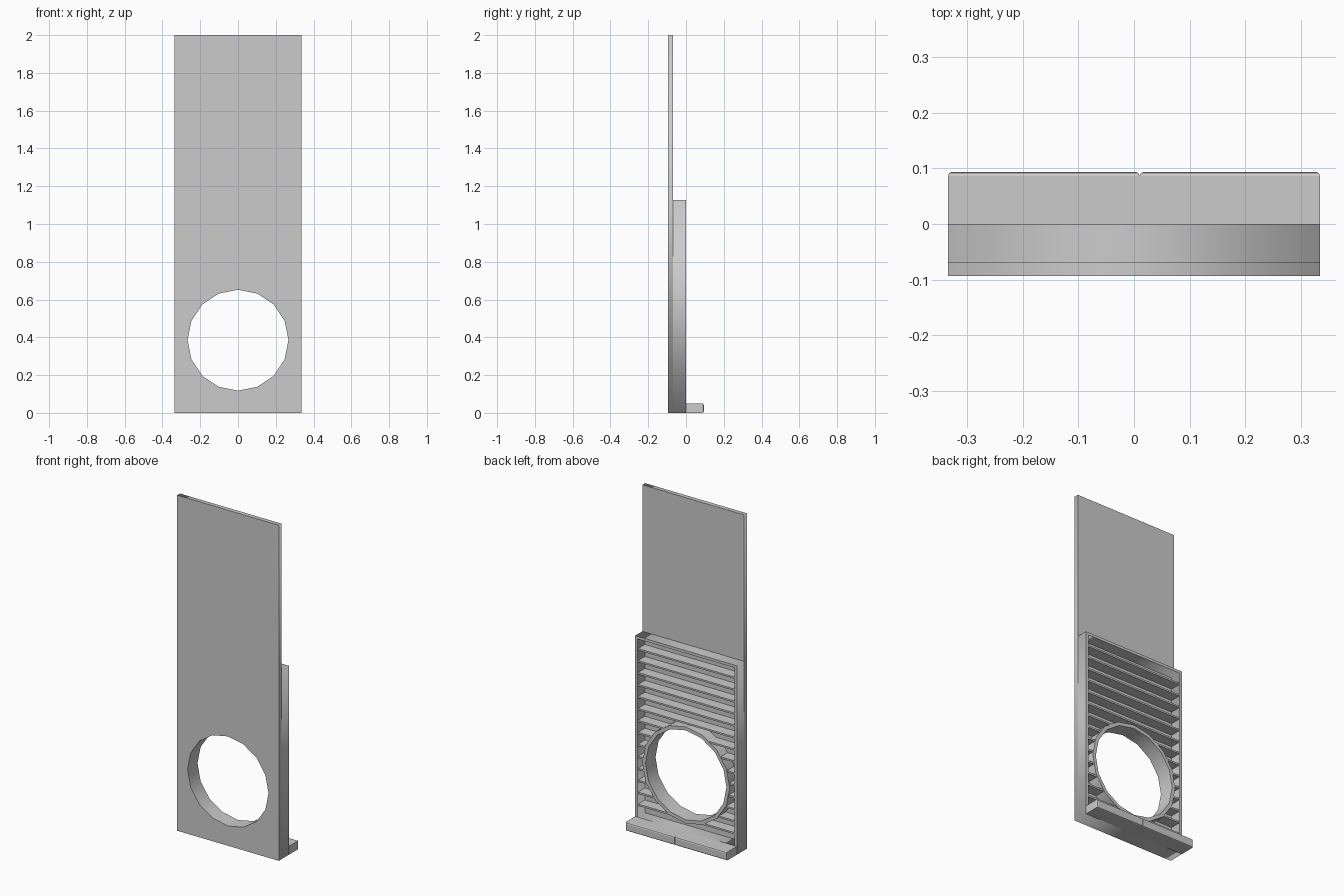
import bpy, bmesh, math

if "Cube" in bpy.data.objects:
    bpy.data.objects.remove(bpy.data.objects["Cube"])

HALF = 0.335                 # half width
FRONT, BACK = -0.094, -0.068  # front panel faces
TOP = 1.127                  # top of ribbed housing
WALL = 0.016
ZC, R_IN, R_OUT = 0.385, 0.267, 0.288
LIP_H = 0.05


def rect(x0, x1, z0, z1):
    return [(x0, z0), (x1, z0), (x1, z1), (x0, z1)]


def ring_points(r, n=16):
    return [(r * math.cos(2 * math.pi * i / n), ZC + r * math.sin(2 * math.pi * i / n))
            for i in range(n)]


def plate(name, loops, y0, y1):
    """Filled outline in x/z (inner loops are holes), thick from y0 to y1."""
    cu = bpy.data.curves.new(name, 'CURVE')
    cu.dimensions = '2D'
    cu.fill_mode = 'BOTH'
    cu.extrude = (y1 - y0) / 2
    for pts in loops:
        sp = cu.splines.new('POLY')
        sp.points.add(len(pts) - 1)
        for p, (x, z) in zip(sp.points, pts):
            p.co = (x, z, 0, 1)
        sp.use_cyclic_u = True
    ob = bpy.data.objects.new(name, cu)
    ob.rotation_euler.x = math.pi / 2
    ob.location.y = (y0 + y1) / 2
    bpy.context.collection.objects.link(ob)
    bpy.ops.object.select_all(action='DESELECT')
    ob.select_set(True)
    bpy.context.view_layer.objects.active = ob
    bpy.ops.object.convert(target='MESH')


def add_box(bm, x0, x1, y0, y1, z0, z1):
    verts = bmesh.ops.create_cube(bm, size=1)['verts']
    for v in verts:
        v.co = (x1 if v.co.x > 0 else x0, y1 if v.co.y > 0 else y0, z1 if v.co.z > 0 else z0)
    return verts


def finish(name, bm):
    me = bpy.data.meshes.new(name)
    bm.to_mesh(me)
    bm.free()
    bpy.context.collection.objects.link(bpy.data.objects.new(name, me))


# Front panel with round opening
plate("front_panel", [rect(-HALF, HALF, 0, 2), ring_points(R_IN)], FRONT, BACK)

# Housing frame behind the lower panel
plate("housing_frame", [rect(-HALF, HALF, 0, TOP),
                        rect(-HALF + WALL, HALF - WALL, LIP_H, TOP - WALL)], BACK, 0)

# Collar around the opening
plate("opening_collar", [ring_points(R_OUT), ring_points(R_IN)], BACK, 0)

# Horizontal ribs, interrupted by the collar
bm = bmesh.new()
count, t = 15, 0.010
inner = HALF - WALL
r_mid = (R_IN + R_OUT) / 2 - 0.003
for i in range(1, count):
    z = LIP_H + (TOP - WALL / 2 - LIP_H) * i / count
    d = max(abs(z - ZC) - t / 2, 0)
    if d < r_mid:
        gap = math.sqrt(r_mid ** 2 - d ** 2)
        spans = [(-inner, -gap), (gap, inner)]
    else:
        spans = [(-inner, inner)]
    for x0, x1 in spans:
        add_box(bm, x0, x1, BACK, -0.004, z - t / 2, z + t / 2)
finish("ribs", bm)

# Bottom lip in two lengths, rear edges bevelled, meeting in a small notch
bm = bmesh.new()
for x0, x1 in ((-HALF, 0.01), (0.01, HALF)):
    add_box(bm, x0, x1, 0, 0.094, 0, LIP_H)
edges = [e for e in bm.edges if all(v.co.y > 0.09 for v in e.verts)]
bmesh.ops.bevel(bm, geom=edges, offset=0.008, segments=2, profile=0.5, affect='EDGES')
finish("bottom_lip", bm)
